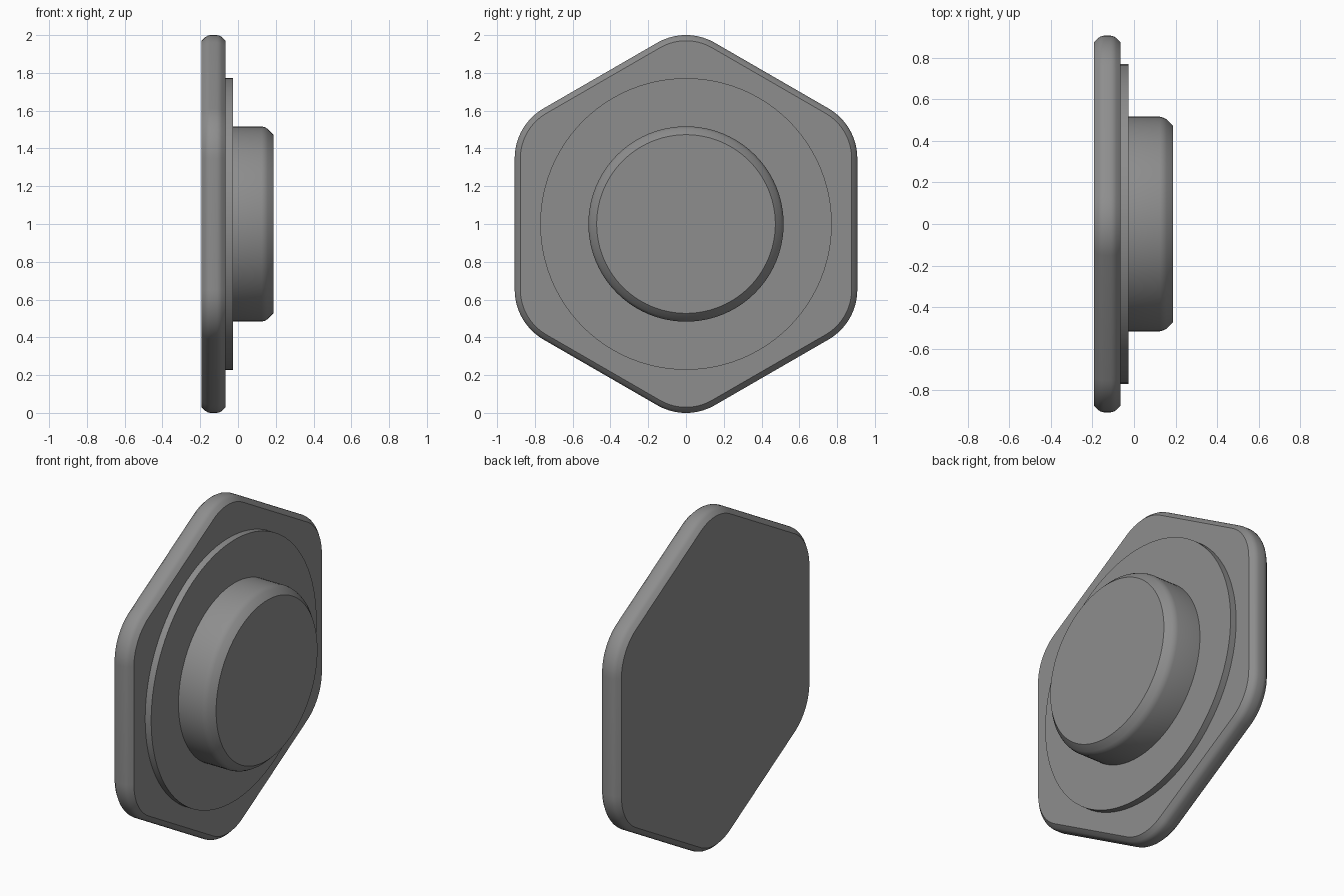
import bpy, bmesh, math

if "Cube" in bpy.data.objects:
    bpy.data.objects.remove(bpy.data.objects["Cube"])

grey = bpy.data.materials.new("mid grey")
grey.diffuse_color = (0.27, 0.27, 0.27, 1)
grey.use_nodes = True
grey.node_tree.nodes["Principled BSDF"].inputs["Base Color"].default_value = grey.diffuse_color


def circle(radius, n=96):
    """Points of a circle in the y-z plane."""
    return [(radius * math.cos(2 * math.pi * i / n),
             radius * math.sin(2 * math.pi * i / n)) for i in range(n)]


def rounded_hexagon(inset, apothem=0.907, corner=0.305, steps=14):
    """Hexagon with points up and down, corners rounded, moved inwards by inset."""
    pts = []
    centre = (apothem - corner) / math.cos(math.pi / 6)
    for k in range(6):
        mid = math.radians(30 + 60 * k)
        for s in range(steps + 1):
            a = mid + math.radians(-30 + 60 * s / steps)
            r = corner - inset
            pts.append((centre * math.cos(mid) + r * math.cos(a),
                        centre * math.sin(mid) + r * math.sin(a)))
    return pts


def loft(name, outline, profile):
    """Join outlines along x; profile holds (x, outline size) pairs."""
    bm = bmesh.new()
    rings = [[bm.verts.new((x, y, z + 1)) for y, z in outline(size)]
             for x, size in profile]
    n = len(rings[0])
    for a, b in zip(rings, rings[1:]):
        for i in range(n):
            j = (i + 1) % n
            bm.faces.new((a[i], a[j], b[j], b[i]))
    bm.faces.new(rings[0])
    bm.faces.new(rings[-1])
    bmesh.ops.recalc_face_normals(bm, faces=bm.faces)
    mesh = bpy.data.meshes.new(name)
    bm.to_mesh(mesh)
    bm.free()
    mesh.materials.append(grey)
    obj = bpy.data.objects.new(name, mesh)
    bpy.context.collection.objects.link(obj)
    bpy.ops.object.select_all(action='DESELECT')
    obj.select_set(True)
    bpy.context.view_layer.objects.active = obj
    bpy.ops.object.shade_smooth_by_angle(angle=math.radians(35))


# hexagonal plate with softened rims
loft("hex_plate", rounded_hexagon,
     [(-0.192, 0.030), (-0.172, 0.010), (-0.160, 0.003), (-0.147, 0),
      (-0.111, 0), (-0.098, 0.003), (-0.086, 0.010), (-0.066, 0.030)])

# thin raised disc
loft("washer_disc", circle, [(-0.075, 0.772), (-0.027, 0.772)])

# round boss with softened end
loft("round_boss", circle,
     [(-0.035, 0.517), (0.125, 0.517), (0.141, 0.513),
      (0.157, 0.504), (0.188, 0.473)])
